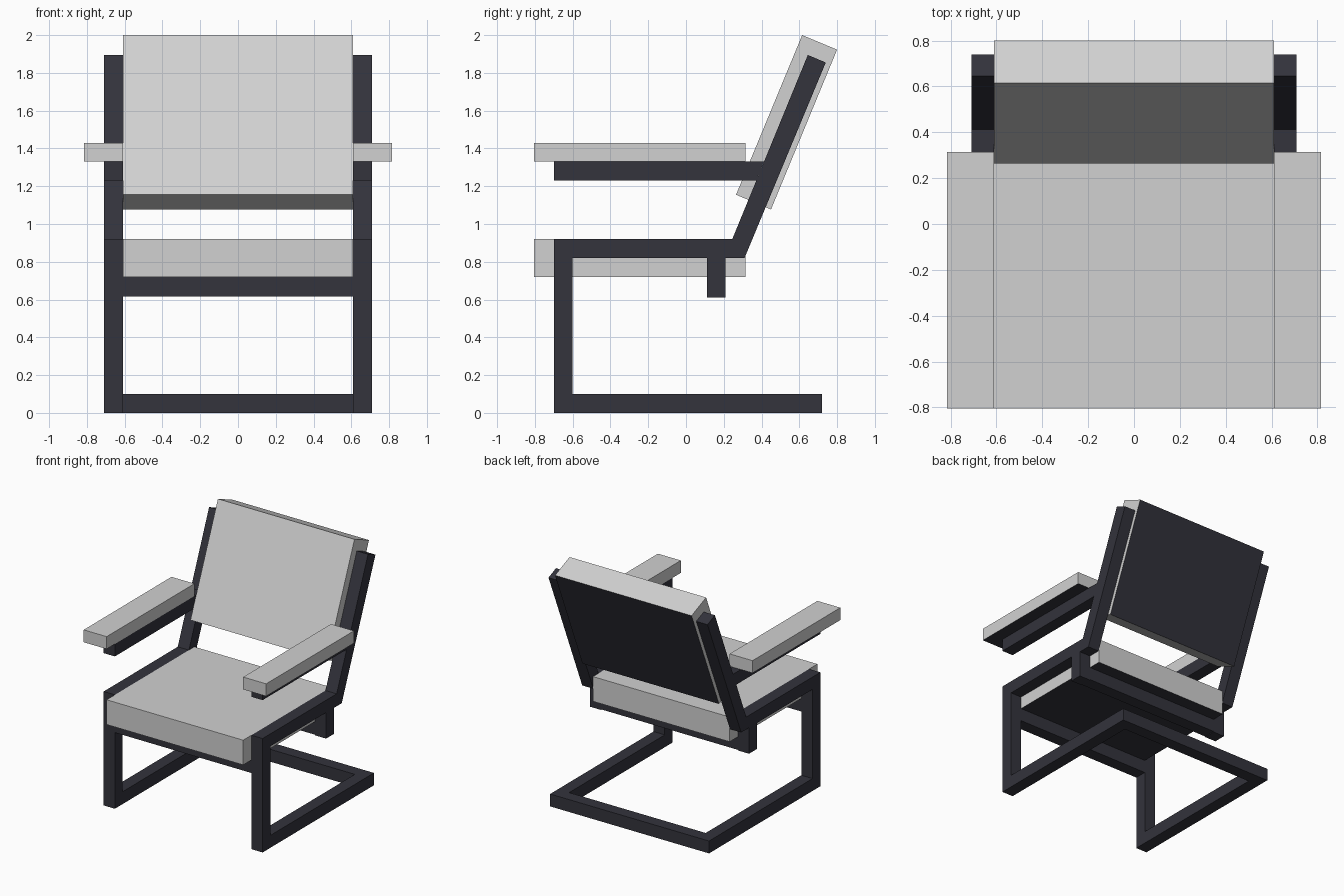
import bpy
import bmesh
from mathutils import Vector

cube = bpy.data.objects.get("Cube")
if cube:
    bpy.data.objects.remove(cube, do_unlink=True)


def make_material(name, rgb):
    mat = bpy.data.materials.new(name)
    mat.use_nodes = True
    mat.diffuse_color = (*rgb, 1)
    mat.node_tree.nodes["Principled BSDF"].inputs["Base Color"].default_value = (*rgb, 1)
    return mat


FRAME = make_material("dark frame", (0.033, 0.033, 0.045))
CUSHION = make_material("light grey cushion", (0.64, 0.64, 0.64))


def extrude_profile(name, points, x0, x1, mats, dark_dir=None):
    """Extrude a (y, z) outline from x0 to x1; faces along dark_dir get the second material."""
    bm = bmesh.new()
    face = bm.faces.new([bm.verts.new((x0, y, z)) for y, z in points])
    ext = bmesh.ops.extrude_face_region(bm, geom=[face])
    verts = [g for g in ext["geom"] if isinstance(g, bmesh.types.BMVert)]
    bmesh.ops.translate(bm, verts=verts, vec=(x1 - x0, 0, 0))
    bmesh.ops.recalc_face_normals(bm, faces=bm.faces)
    bm.normal_update()
    if dark_dir:
        for f in bm.faces:
            if f.normal.dot(Vector(dark_dir).normalized()) > 0.95:
                f.material_index = 1
    mesh = bpy.data.meshes.new(name)
    bm.to_mesh(mesh)
    bm.free()
    for m in mats:
        mesh.materials.append(m)
    obj = bpy.data.objects.new(name, mesh)
    bpy.context.collection.objects.link(obj)
    return obj


def rect(y0, y1, z0, z1):
    return [(y0, z0), (y1, z0), (y1, z1), (y0, z1)]


IN, OUT, PAD = 0.61, 0.71, 0.815
DOWN = (0, 0, -1)

# Side frame outline: floor runner, front leg, seat rail and reclined back post
side_outline = [(0.72, 0), (-0.70, 0), (-0.70, 0.92), (0.245, 0.92), (0.645, 1.895),
                (0.74, 1.855), (0.31, 0.82), (-0.60, 0.82), (-0.60, 0.10), (0.72, 0.10)]
arm_outline = [(-0.70, 1.23), (0.372, 1.23), (0.413, 1.33), (-0.70, 1.33)]

for side, s in (("left", 1), ("right", -1)):
    extrude_profile(f"{side}_side_frame", side_outline, s * IN, s * OUT, [FRAME])
    extrude_profile(f"{side}_arm_rail", arm_outline, s * IN, s * OUT, [FRAME])
    extrude_profile(f"{side}_hanger_post", rect(0.11, 0.21, 0.61, 0.82), s * IN, s * OUT, [FRAME])
    extrude_profile(f"{side}_arm_pad", rect(-0.805, 0.315, 1.33, 1.43), s * IN, s * PAD,
                    [CUSHION, FRAME], DOWN)

# Cross bars between the two side frames
for name, y, z0, z1 in (("rear_floor_bar", 0.62, 0, 0.10),
                        ("front_seat_bar", -0.70, 0.615, 0.72),
                        ("rear_seat_bar", 0.11, 0.615, 0.72)):
    extrude_profile(name, rect(y, y + 0.10, z0, z1), -IN, IN, [FRAME])

# Cushions with a dark underside and a dark back
extrude_profile("seat_cushion", rect(-0.805, 0.315, 0.72, 0.92), -IN, IN, [CUSHION, FRAME], DOWN)
extrude_profile("back_cushion", [(0.265, 1.155), (0.45, 1.077), (0.80, 1.923), (0.615, 2.0)],
                -IN, IN, [CUSHION, FRAME], (0, 0.924, -0.383))
